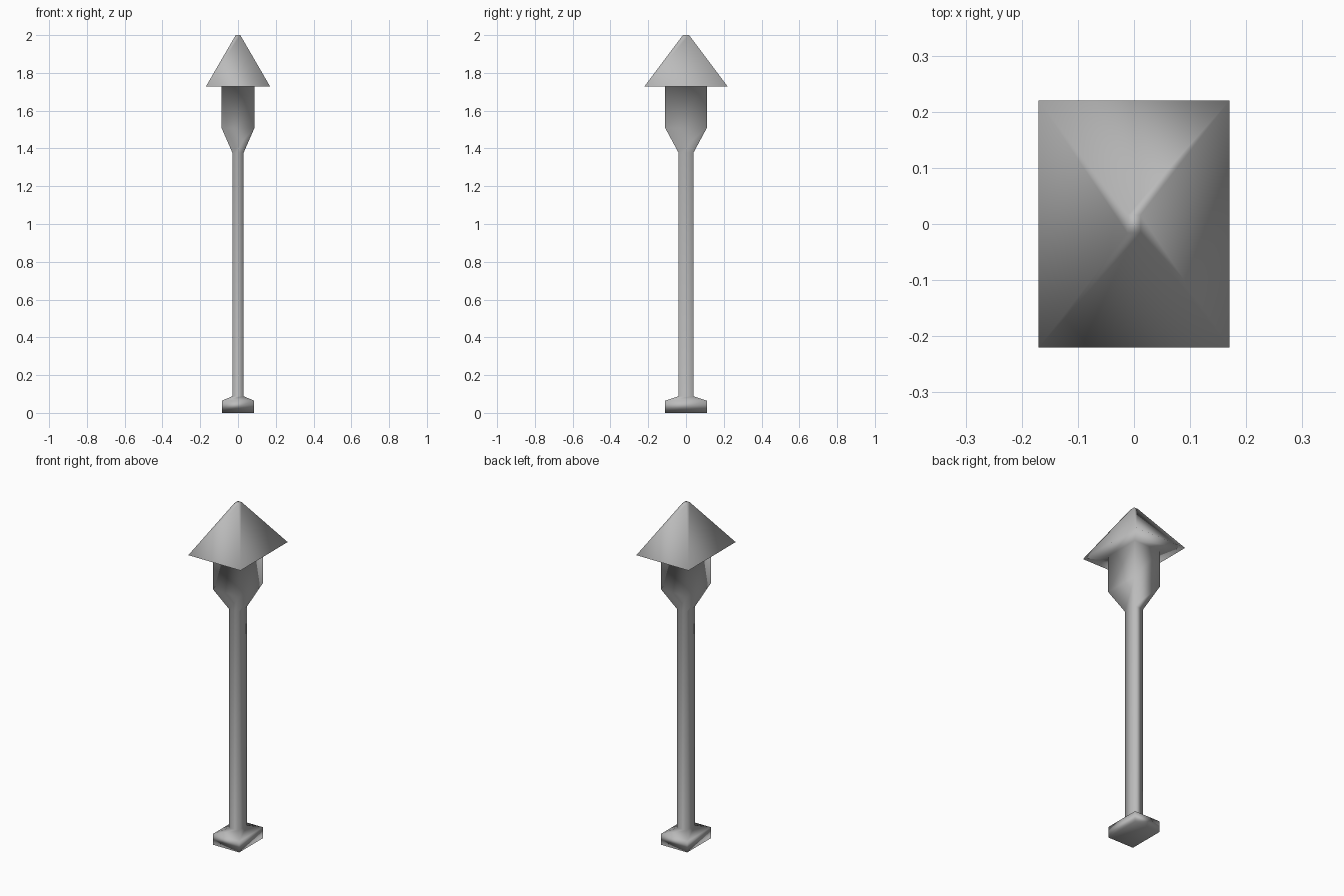
import bpy
import bmesh

cube = bpy.data.objects.get("Cube")
if cube:
    bpy.data.objects.remove(cube, do_unlink=True)

# Painted metal
metal = bpy.data.materials.new("grey_metal")
metal.use_nodes = True
colour = (0.5, 0.5, 0.5, 1)
metal.diffuse_color = colour
metal.node_tree.nodes["Principled BSDF"].inputs["Base Color"].default_value = colour

# Rectangular sections from the ground up: half width, half depth, height
foot = [(0.085, 0.11, 0), (0.085, 0.11, 0.065)]
pole = [(0.03, 0.04, 0.088), (0.03, 0.04, 1.378)]
lantern = [(0.087, 0.11, 1.508), (0.087, 0.11, 1.728)]
roof = [(0.17, 0.22, 1.728), (0.012, 0.016, 2)]


def loft(name, sections):
    """Skin rectangular sections into one closed, softly shaded body."""
    bm = bmesh.new()
    rings = [[bm.verts.new((sx * w, sy * d, z))
              for sx, sy in ((-1, -1), (1, -1), (1, 1), (-1, 1))]
             for w, d, z in sections]
    for low, high in zip(rings, rings[1:]):
        for i in range(4):
            j = (i + 1) % 4
            bm.faces.new((low[i], low[j], high[j], high[i]))
    bm.faces.new(rings[0][::-1])
    bm.faces.new(rings[-1])
    bmesh.ops.recalc_face_normals(bm, faces=bm.faces[:])
    for face in bm.faces:
        face.smooth = True
    mesh = bpy.data.meshes.new(name)
    bm.to_mesh(mesh)
    bm.free()
    mesh.materials.append(metal)
    obj = bpy.data.objects.new(name, mesh)
    bpy.context.collection.objects.link(obj)
    return obj


# Foot, pole, lantern and roof flow into each other as one cast piece
post = loft("lamp_post", foot + pole + lantern + roof)

# Large faces lead the shading, so the long pole and roof stay even
shading = post.modifiers.new("even_shading", 'WEIGHTED_NORMAL')
shading.mode = 'FACE_AREA'
shading.weight = 50
